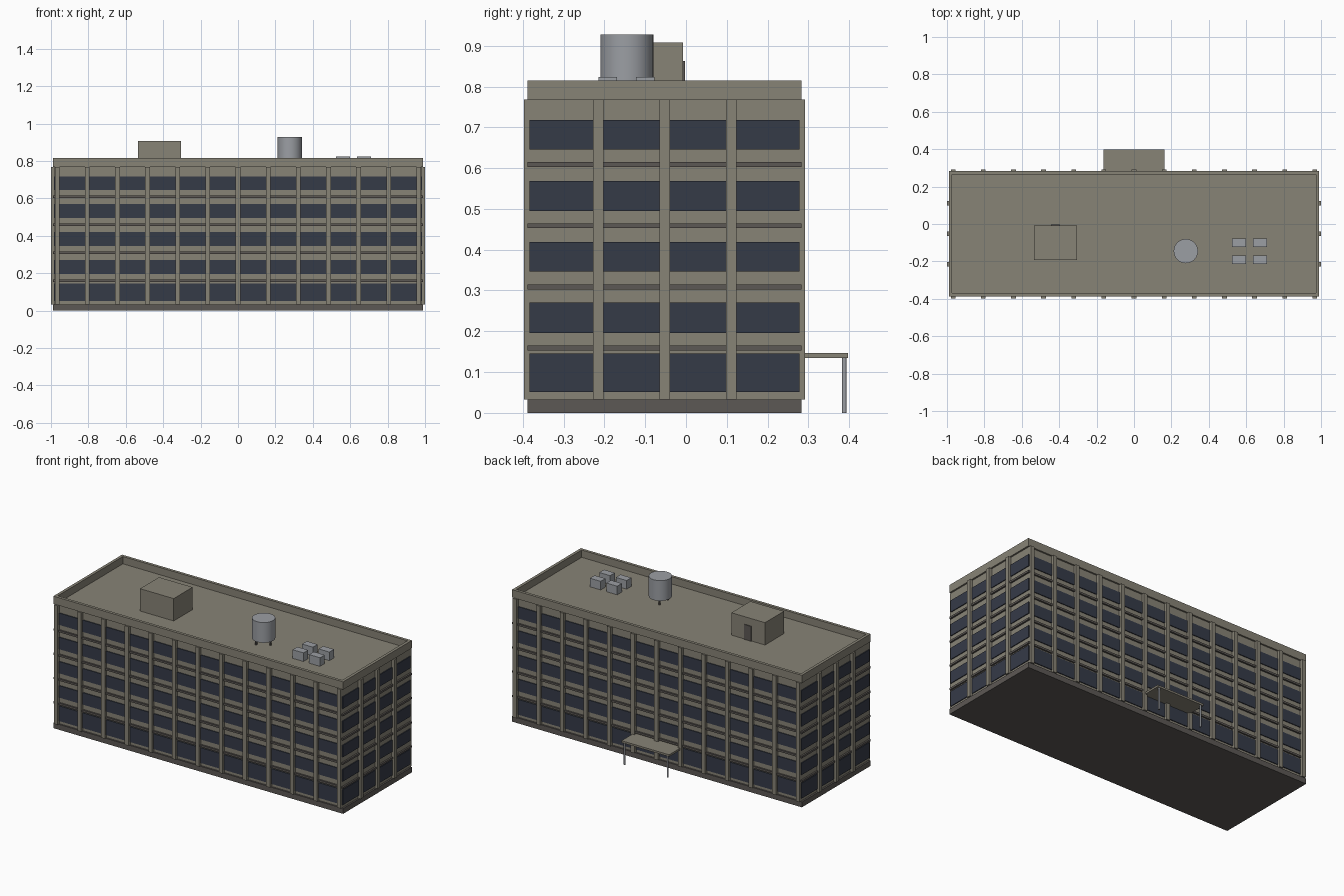
import bpy
import math

if "Cube" in bpy.data.objects:
    bpy.data.objects.remove(bpy.data.objects["Cube"])


def material(name, rgb):
    m = bpy.data.materials.new(name)
    m.diffuse_color = (*rgb, 1.0)
    m.use_nodes = True
    m.node_tree.nodes["Principled BSDF"].inputs["Base Color"].default_value = m.diffuse_color
    return m


CONCRETE = material("warm_concrete", (0.245, 0.228, 0.182))
DARK = material("dark_grey", (0.108, 0.098, 0.09))
GLASS = material("dark_blue_glass", (0.036, 0.043, 0.064))
METAL = material("light_metal", (0.33, 0.345, 0.37))


def box(name, x0, x1, y0, y1, z0, z1, mat):
    bpy.ops.mesh.primitive_cube_add(size=1)
    o = bpy.context.object
    o.name = name
    for v in o.data.vertices:
        v.co = (x0 if v.co.x < 0 else x1,
                y0 if v.co.y < 0 else y1,
                z0 if v.co.z < 0 else z1)
    o.data.materials.append(mat)
    return o


def cylinder(name, x, y, z0, z1, r, mat, sides=32):
    bpy.ops.mesh.primitive_cylinder_add(vertices=sides, radius=r, depth=z1 - z0,
                                        location=(x, y, (z0 + z1) / 2))
    o = bpy.context.object
    o.name = name
    o.data.materials.append(mat)
    bpy.ops.object.shade_smooth_by_angle(angle=math.radians(40))
    return o


# Main block footprint
HX, Y0, Y1 = 0.98, -0.378, 0.273
BASE, ROOF, TOP = 0.033, 0.768, 0.815


def block(name, grow, z0, z1, mat):
    return box(name, -HX - grow, HX + grow, Y0 - grow, Y1 + grow, z0, z1, mat)


block("plinth", 0.01, 0, BASE, DARK)
block("main_walls", 0, BASE, ROOF, CONCRETE)

# Window strips and floor bands wrap around all four sides
for i, (a, b) in enumerate([(0.051, 0.145), (0.196, 0.270), (0.346, 0.419),
                            (0.495, 0.569), (0.645, 0.718)]):
    block(f"window_strip_{i + 1}", 0.005, a, b, GLASS)
for i in range(4):
    z = 0.159 + 0.1498 * i
    block(f"floor_band_{i + 1}", 0.01, z - 0.006, z + 0.006, DARK)

# Pilasters, long sides then short sides
PW, PD = 0.0125, 0.019
for i in range(13):
    x = -0.967 + i * 0.9670 / 6
    box(f"front_pilaster_{i + 1}", x - PW, x + PW, Y0 - PD, Y0, BASE, ROOF, CONCRETE)
    box(f"back_pilaster_{i + 1}", x - PW, x + PW, Y1, Y1 + PD, BASE, ROOF, CONCRETE)
for i in range(3):
    y = -0.215 + 0.163 * i
    box(f"left_pilaster_{i + 1}", -HX - PD, -HX, y - PW, y + PW, BASE, ROOF, CONCRETE)
    box(f"right_pilaster_{i + 1}", HX, HX + PD, y - PW, y + PW, BASE, ROOF, CONCRETE)

# Parapet around the roof
G, T = 0.01, 0.018
px, py0, py1 = HX + G, Y0 - G, Y1 + G
block("roof_slab", G, ROOF - 0.001, ROOF + 0.002, CONCRETE)
box("front_parapet", -px, px, py0, py0 + T, ROOF, TOP, CONCRETE)
box("back_parapet", -px, px, py1 - T, py1, ROOF, TOP, CONCRETE)
box("left_parapet", -px, -px + T, py0 + T, py1 - T, ROOF, TOP, CONCRETE)
box("right_parapet", px - T, px, py0 + T, py1 - T, ROOF, TOP, CONCRETE)

# Stair house with its door
box("stair_house", -0.535, -0.305, -0.192, -0.007, ROOF, 0.908, CONCRETE)
box("stair_door", -0.444, -0.396, -0.007, -0.002, ROOF, 0.862, DARK)

# Water tank on short legs
tx, ty = 0.277, -0.145
cylinder("water_tank", tx, ty, 0.803, 0.928, 0.065, METAL)
for i in range(3):
    a = i * math.tau / 3
    cylinder(f"tank_leg_{i + 1}", tx + 0.046 * math.cos(a), ty + 0.046 * math.sin(a),
             ROOF, 0.805, 0.006, DARK, 8)

# Cooling units
for i, x in enumerate((0.561, 0.674)):
    for j, y in enumerate((-0.192, -0.1)):
        box(f"cooling_unit_{i * 2 + j + 1}", x - 0.037, x + 0.037,
            y - 0.023, y + 0.023, ROOF, 0.823, METAL)

# Entrance canopy at the back
box("entrance_canopy", -0.163, 0.163, Y1, 0.397, 0.135, 0.147, CONCRETE)
for side, x in (("left", -0.147), ("right", 0.147)):
    cylinder(f"canopy_post_{side}", x, 0.388, 0, 0.136, 0.0055, METAL, 12)
